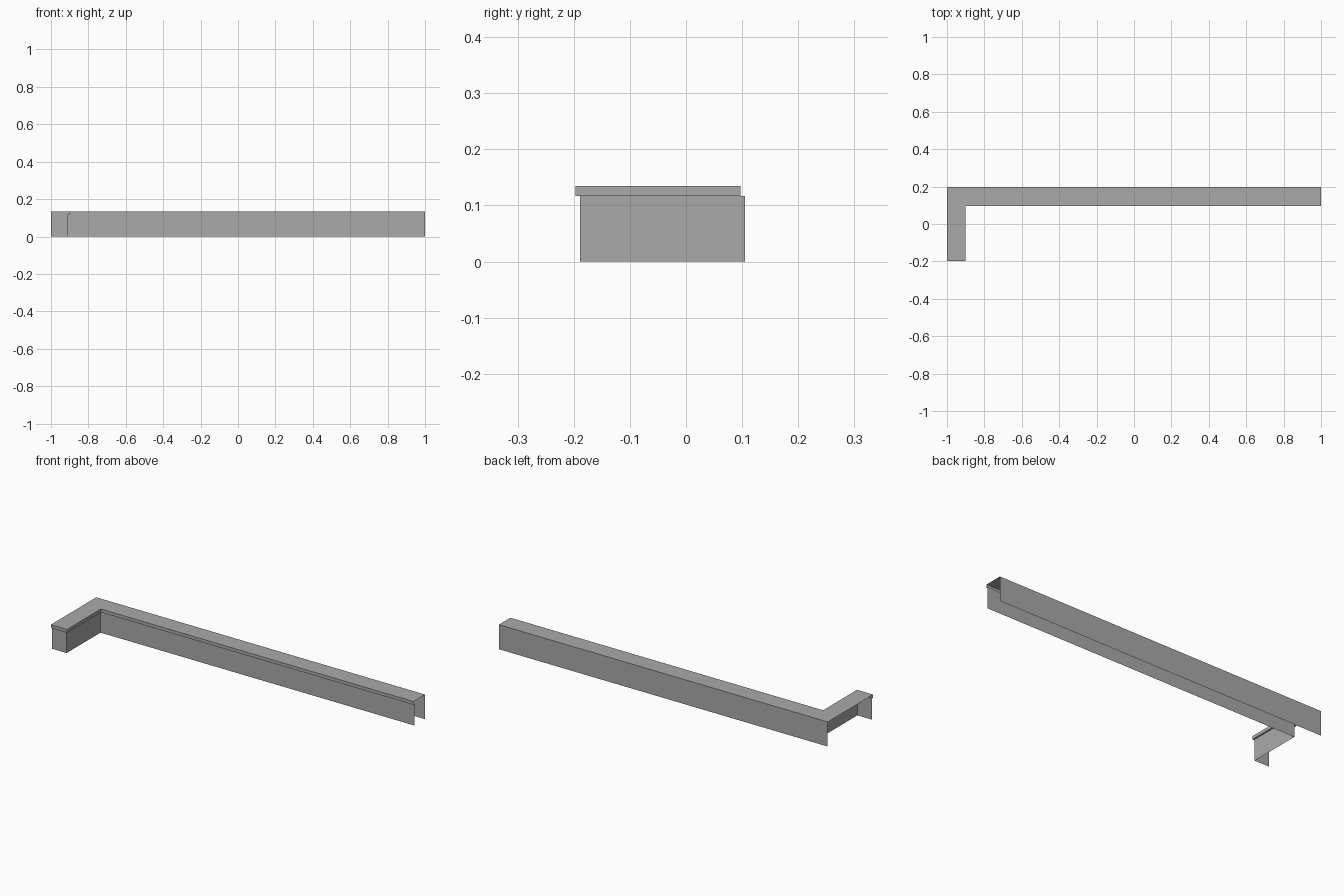
import bpy
import bmesh

if "Cube" in bpy.data.objects:
    bpy.data.objects.remove(bpy.data.objects["Cube"])

BACK, TOP, LIP = 0.197, 0.135, 0.117

grey = bpy.data.materials.new("grey")
grey.diffuse_color = (0.4, 0.4, 0.4, 1)
grey.use_nodes = True
grey.node_tree.nodes["Principled BSDF"].inputs["Base Color"].default_value = grey.diffuse_color


def rail(inset):
    """Plan line of the L-shaped front, moved inward by inset."""
    x, y0, y1 = -0.902 - inset, -0.197 + inset, 0.097 + inset
    return [(-1, y0), (x, y0), (x, y1), (1, y1)]


def strip(bm, line_a, z_a, line_b, z_b):
    """Quads between two plan lines at given heights."""
    a = [bm.verts.new((x, y, z_a)) for x, y in line_a]
    b = [bm.verts.new((x, y, z_b)) for x, y in line_b]
    for i in range(len(a) - 1):
        bm.faces.new((a[i], a[i + 1], b[i + 1], b[i]))


def finish(name, bm):
    bmesh.ops.remove_doubles(bm, verts=bm.verts, dist=0.0001)
    mesh = bpy.data.meshes.new(name)
    bm.to_mesh(mesh)
    bm.free()
    mesh.materials.append(grey)
    bpy.context.collection.objects.link(bpy.data.objects.new(name, mesh))


outer, inner = rail(0), rail(0.008)

# Front panels, open below and at the ends
bm = bmesh.new()
strip(bm, inner, 0, inner, LIP)
finish("front_panels", bm)

# Counter top with its overhanging edge
bm = bmesh.new()
strip(bm, inner, LIP, outer, LIP)
strip(bm, outer, LIP, outer, TOP)
back_line = [(-1, BACK), (-1, BACK), (-1, BACK), (1, BACK)]
plan = outer + [(1, BACK), (-1, BACK)]
bm.faces.new([bm.verts.new((x, y, TOP)) for x, y in plan])
finish("counter_top", bm)

# Back panel
bm = bmesh.new()
line = [(1, BACK), (-1, BACK)]
strip(bm, line, 0, line, TOP)
finish("back_panel", bm)
